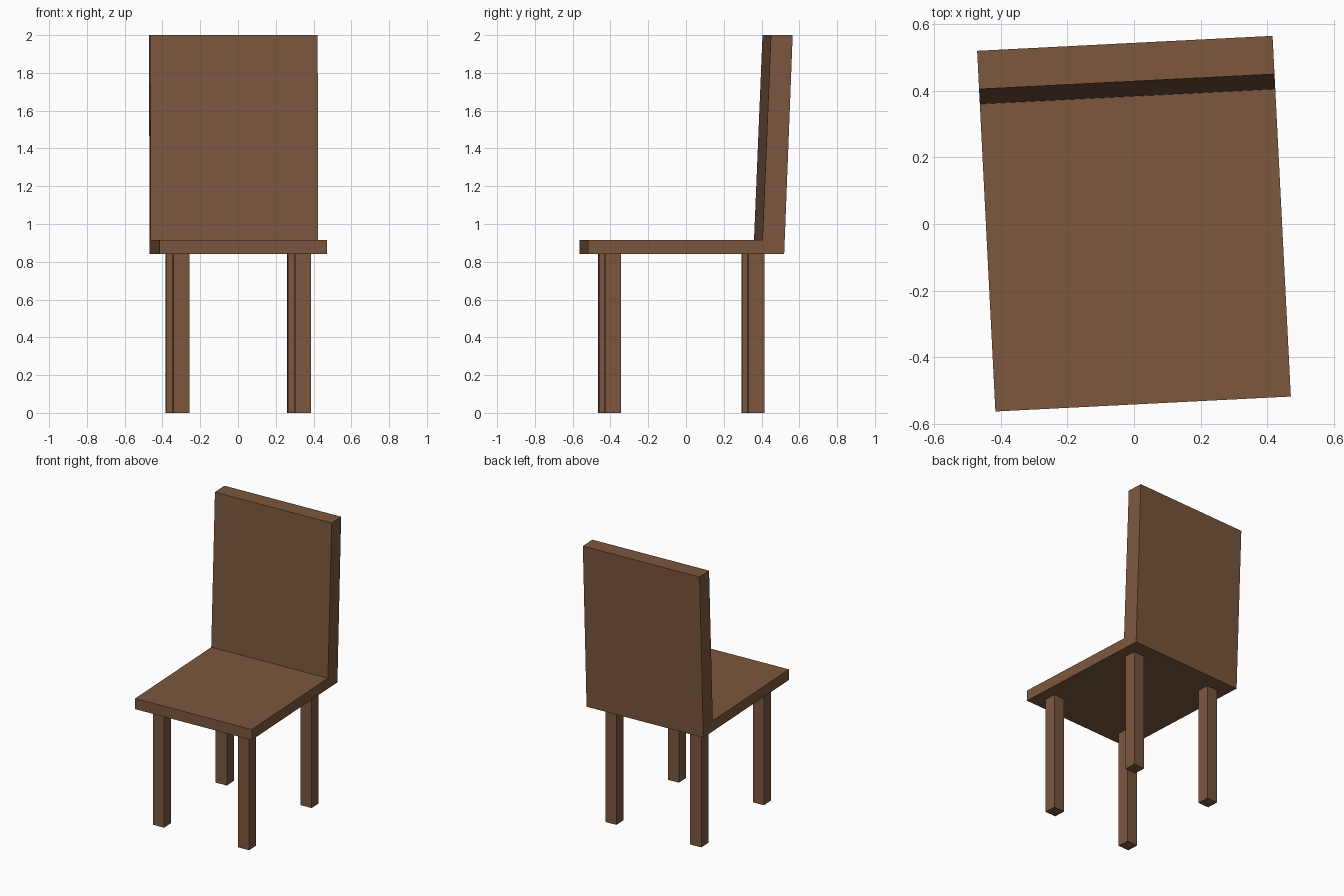
import bpy, bmesh, math
from mathutils import Matrix

if "Cube" in bpy.data.objects:
    bpy.data.objects.remove(bpy.data.objects["Cube"])

# whole chair is turned slightly about the vertical axis
TURN = Matrix.Rotation(math.radians(2.9), 4, 'Z')

wood = bpy.data.materials.new("brown_wood")
wood.diffuse_color = (0.2, 0.095, 0.048, 1)
wood.use_nodes = True
wood.node_tree.nodes["Principled BSDF"].inputs["Base Color"].default_value = wood.diffuse_color


def add_object(name, bm):
    bmesh.ops.recalc_face_normals(bm, faces=bm.faces)
    bm.transform(TURN)
    mesh = bpy.data.meshes.new(name)
    bm.to_mesh(mesh)
    bm.free()
    mesh.materials.append(wood)
    bpy.context.collection.objects.link(bpy.data.objects.new(name, mesh))


# seat and leaning backrest: one L-shaped side profile (y, z) swept across x
HALF_WIDTH = 0.444
profile = [(-0.541, 0.84), (0.498, 0.84), (0.543, 2.0),
           (0.428, 2.0), (0.383, 0.915), (-0.541, 0.915)]
bm = bmesh.new()
face = bm.faces.new([bm.verts.new((-HALF_WIDTH, y, z)) for y, z in profile])
swept = bmesh.ops.extrude_face_region(bm, geom=[face], use_keep_orig=True)
moved = [v for v in swept["geom"] if isinstance(v, bmesh.types.BMVert)]
bmesh.ops.translate(bm, verts=moved, vec=(2 * HALF_WIDTH, 0, 0))
add_object("seat_and_backrest", bm)

# four square legs
LEG, HEIGHT = 0.085, 0.84
for row, y in (("front", -0.405), ("back", 0.354)):
    for side, x in (("left", -0.323), ("right", 0.323)):
        bm = bmesh.new()
        bmesh.ops.create_cube(bm, size=1)
        bm.transform(Matrix.Translation((x, y, HEIGHT / 2))
                     @ Matrix.Diagonal((LEG, LEG, HEIGHT, 1)))
        add_object(f"{row}_{side}_leg", bm)
